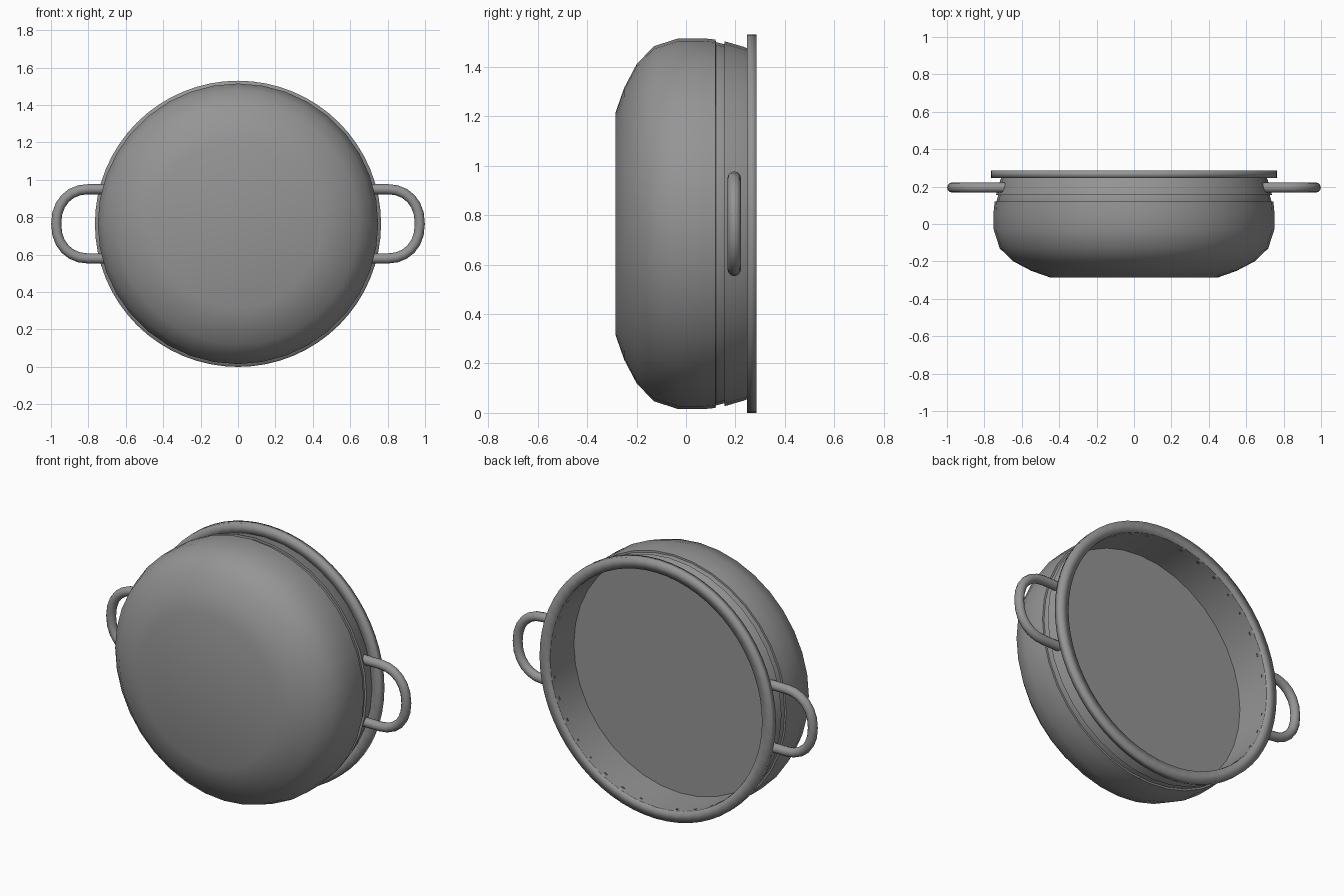
import bpy, bmesh, math

if "Cube" in bpy.data.objects:
    bpy.data.objects.remove(bpy.data.objects["Cube"])

CZ = 0.765  # height of the pan's axis, which runs along y

metal = bpy.data.materials.new("grey_metal")
metal.diffuse_color = (0.30, 0.30, 0.30, 1)
metal.use_nodes = True
metal.node_tree.nodes["Principled BSDF"].inputs["Base Color"].default_value = metal.diffuse_color


def finish(name, bm, angle):
    bmesh.ops.remove_doubles(bm, verts=bm.verts, dist=1e-5)
    bmesh.ops.recalc_face_normals(bm, faces=bm.faces)
    mesh = bpy.data.meshes.new(name)
    bm.to_mesh(mesh)
    bm.free()
    mesh.materials.append(metal)
    ob = bpy.data.objects.new(name, mesh)
    bpy.context.collection.objects.link(ob)
    bpy.ops.object.select_all(action='DESELECT')
    ob.select_set(True)
    bpy.context.view_layer.objects.active = ob
    bpy.ops.object.shade_smooth_by_angle(angle=math.radians(angle))
    return ob


def lathe(name, profile, steps, angle=40, closed=False):
    """Turn (radius, y) points around the pan's axis."""
    bm = bmesh.new()
    verts = [bm.verts.new((r, y, CZ)) for r, y in profile]
    pairs = list(zip(verts, verts[1:]))
    if closed:
        pairs.append((verts[-1], verts[0]))
    edges = [bm.edges.new(p) for p in pairs]
    bmesh.ops.spin(bm, geom=verts + edges, cent=(0, 0, CZ), axis=(0, 1, 0),
                   angle=2 * math.pi, steps=steps)
    return finish(name, bm, angle)


# Rounded bowl, with the hidden shoulder closing onto the collar
lathe("bowl", [(0, -0.285), (0.45, -0.285), (0.55, -0.25), (0.645, -0.2),
               (0.718, -0.13), (0.75, -0.03), (0.75, 0.07), (0.745, 0.12),
               (0.73, 0.121)], 36, 50)

# Narrow groove band and tapered collar between the bowl and the rim
lathe("groove_band", [(0.733, 0.10), (0.735, 0.12), (0.726, 0.155)], 36)
lathe("collar", [(0.726, 0.155), (0.738, 0.156), (0.715, 0.235), (0.708, 0.25)], 36)

# Inner wall and flat cooking surface
lathe("inside", [(0, 0.055), (0.70, 0.055), (0.70, 0.28)], 36)

# Softly shaded flange around the opening
lathe("rim", [(0.70, 0.247), (0.765, 0.247), (0.765, 0.285), (0.70, 0.285)],
      64, angle=180, closed=True)


# Looped side handles: a tube swept along a rounded D path
def handle(name, side):
    half, reach, outer, tube, sides = 0.185, 0.17, 0.972, 0.027, 12
    path = [(0.69, half, 0.0)]
    for a in range(0, 91, 15):
        t = math.radians(a)
        path.append((outer - reach + reach * math.sin(t) ** 0.95,
                     half * math.cos(t) ** 0.9 if a < 90 else 0.0, t))
    path += [(x, -z, math.pi - t) for x, z, t in reversed(path[:-1])]
    bm = bmesh.new()
    rings = []
    for x, z, t in path:
        ring = []
        for i in range(sides):
            a = 2 * math.pi * i / sides
            d = tube * math.cos(a)
            ring.append(bm.verts.new((side * (x + d * math.sin(t)),
                                      0.195 + tube * math.sin(a),
                                      CZ + z + d * math.cos(t))))
        rings.append(ring)
    for p, q in zip(rings, rings[1:]):
        for i in range(sides):
            j = (i + 1) % sides
            bm.faces.new((p[i], p[j], q[j], q[i]))
    finish(name, bm, 60)


handle("right_handle", 1)
handle("left_handle", -1)
